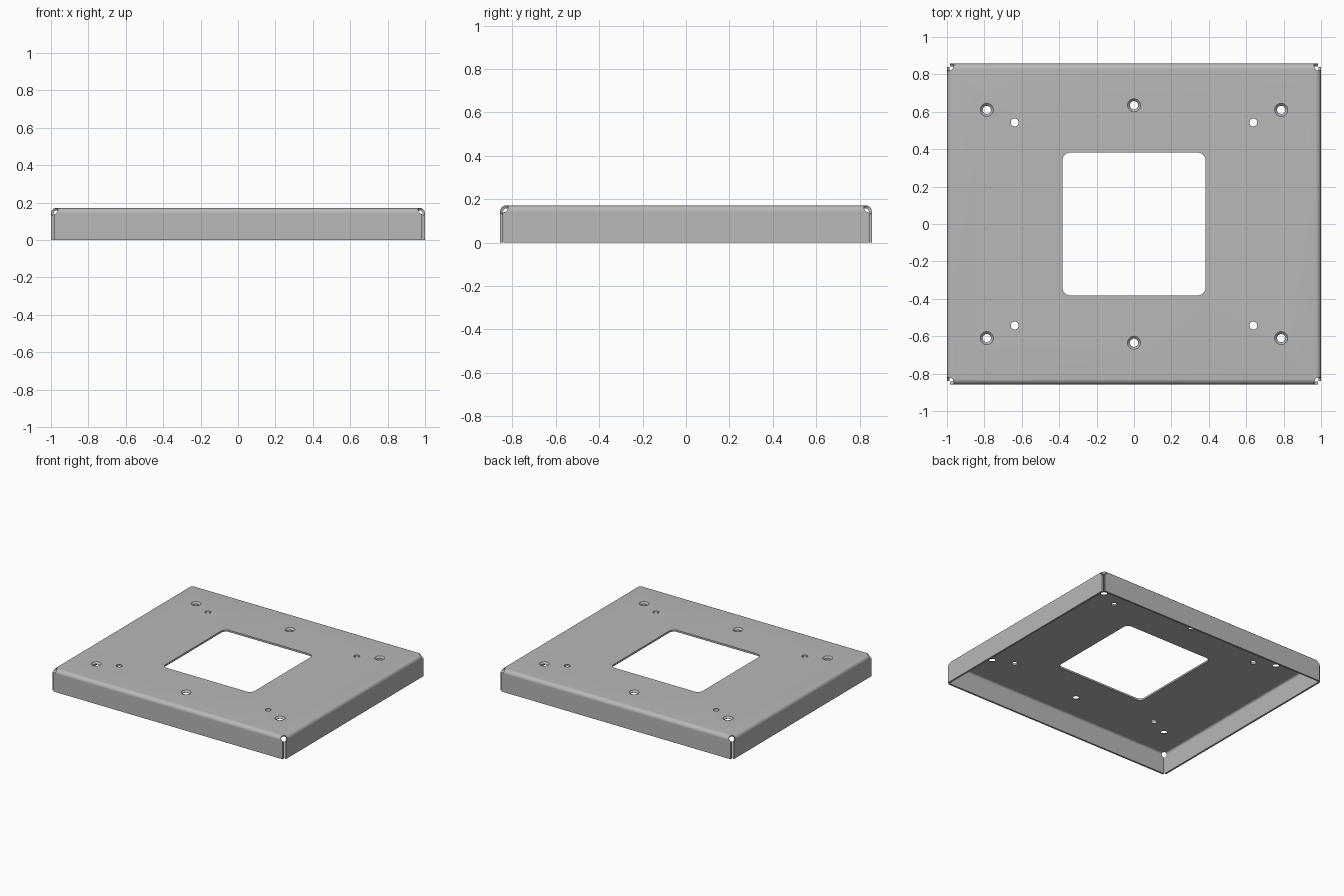
import bpy, bmesh
from math import sin, cos, pi
from mathutils import Vector

if "Cube" in bpy.data.objects:
    bpy.data.objects.remove(bpy.data.objects["Cube"])

HX, HY, H = 1.0, 0.857, 0.172      # half extents and height
T, R = 0.014, 0.03                 # sheet thickness, outer bend radius
GAP = 0.017                        # flange ends stop short of the corner
STEPS = 8


def new_object(name, bm):
    bmesh.ops.recalc_face_normals(bm, faces=bm.faces)
    me = bpy.data.meshes.new(name)
    bm.to_mesh(me)
    bm.free()
    ob = bpy.data.objects.new(name, me)
    bpy.context.collection.objects.link(ob)
    return ob


def loft(bm, rings):
    """Closed solid through a list of equal-length point rings."""
    vs = [[bm.verts.new(p) for p in ring] for ring in rings]
    n = len(vs[0])
    for a, b in zip(vs, vs[1:]):
        for i in range(n):
            j = (i + 1) % n
            bm.faces.new((a[i], a[j], b[j], b[i]))
    bm.faces.new(vs[0][::-1])
    bm.faces.new(vs[-1])


def lathe(bm, centre, axis, profile, n=32):
    """Round solid; profile is (distance along axis, radius)."""
    q = Vector((0, 0, 1)).rotation_difference(Vector(axis))
    c = Vector(centre)
    loft(bm, [[c + q @ Vector((r * cos(2 * pi * i / n), r * sin(2 * pi * i / n), d))
               for i in range(n)] for d, r in profile])


# Folded sheet: flat top with four bent flanges
bm = bmesh.new()
px, py = HX - R, HY - R
corners = [bm.verts.new((x, y, H)) for x, y in ((-px, -py), (px, -py), (px, py), (-px, py))]
bm.faces.new(corners)
for k in range(4):
    a, b = corners[k], corners[(k + 1) % 4]
    along = (b.co - a.co).normalized()
    out = along.cross(Vector((0, 0, 1)))
    path = [(R * sin(t), R * (1 - cos(t)), (R - GAP) * s / STEPS)
            for s in range(1, STEPS + 1) for t in [s / STEPS * pi / 2]]
    path.append((R, H, R - GAP))
    a0, b0 = a.co.copy(), b.co.copy()
    for o, d, w in path:
        move = out * o - Vector((0, 0, d))
        c = bm.verts.new(a0 + move - along * w)
        e = bm.verts.new(b0 + move + along * w)
        bm.faces.new((a, c, e, b))
        a, b = c, e
tray = new_object("folded_tray", bm)
if max(tray.data.polygons, key=lambda p: p.area).normal.z < 0:
    tray.data.flip_normals()
grey = bpy.data.materials.new("mid_grey")
grey.diffuse_color = (0.48, 0.48, 0.48, 1)
grey.use_nodes = True
grey.node_tree.nodes["Principled BSDF"].inputs["Base Color"].default_value = grey.diffuse_color
tray.data.materials.append(grey)

# Cutter with every opening
bm = bmesh.new()
W, CR = 0.382, 0.04
outline = []
for k, (sx, sy) in enumerate(((1, 1), (-1, 1), (-1, -1), (1, -1))):
    for i in range(9):
        t = (k + i / 8) * pi / 2
        outline.append((sx * (W - CR) + CR * cos(t), sy * (W - CR) + CR * sin(t)))
loft(bm, [[(x, y, z) for x, y in outline] for z in (0.1, 0.25)])
sink = [(-0.07, 0.022), (-0.012, 0.022), (0, 0.035), (0.012, 0.047)]
ball = [(-0.023 * cos(t), 0.023 * sin(t)) for t in [pi * (i + 0.5) / 16 for i in range(16)]]
for sy in (-1, 1):
    for x, y in ((-0.787, 0.61), (0, 0.635), (0.787, 0.61)):
        lathe(bm, (x, sy * y, H), (0, 0, 1), sink)
    for sx in (-1, 1):
        lathe(bm, (sx * 0.638, sy * 0.543, H), (0, 0, 1), [(-0.07, 0.021), (0.03, 0.021)])
        # Round corner bend relief
        lathe(bm, (sx * (HX - 0.019), sy * (HY - 0.019), H - 0.019), (sx, sy, 1), ball)
cutter = new_object("openings_cutter", bm)
cutter.hide_render = True
cutter.data.materials.append(grey)

# Thickness and openings
bpy.context.view_layer.objects.active = tray
tray.select_set(True)
sol = tray.modifiers.new("thickness", 'SOLIDIFY')
sol.thickness, sol.offset, sol.use_even_offset = T, -1, True
cut = tray.modifiers.new("openings", 'BOOLEAN')
cut.operation, cut.solver, cut.object = 'DIFFERENCE', 'EXACT', cutter
for name in ("thickness", "openings"):
    bpy.ops.object.modifier_apply(modifier=name)
bpy.data.objects.remove(cutter)
bpy.ops.object.shade_smooth_by_angle(angle=0.5)
